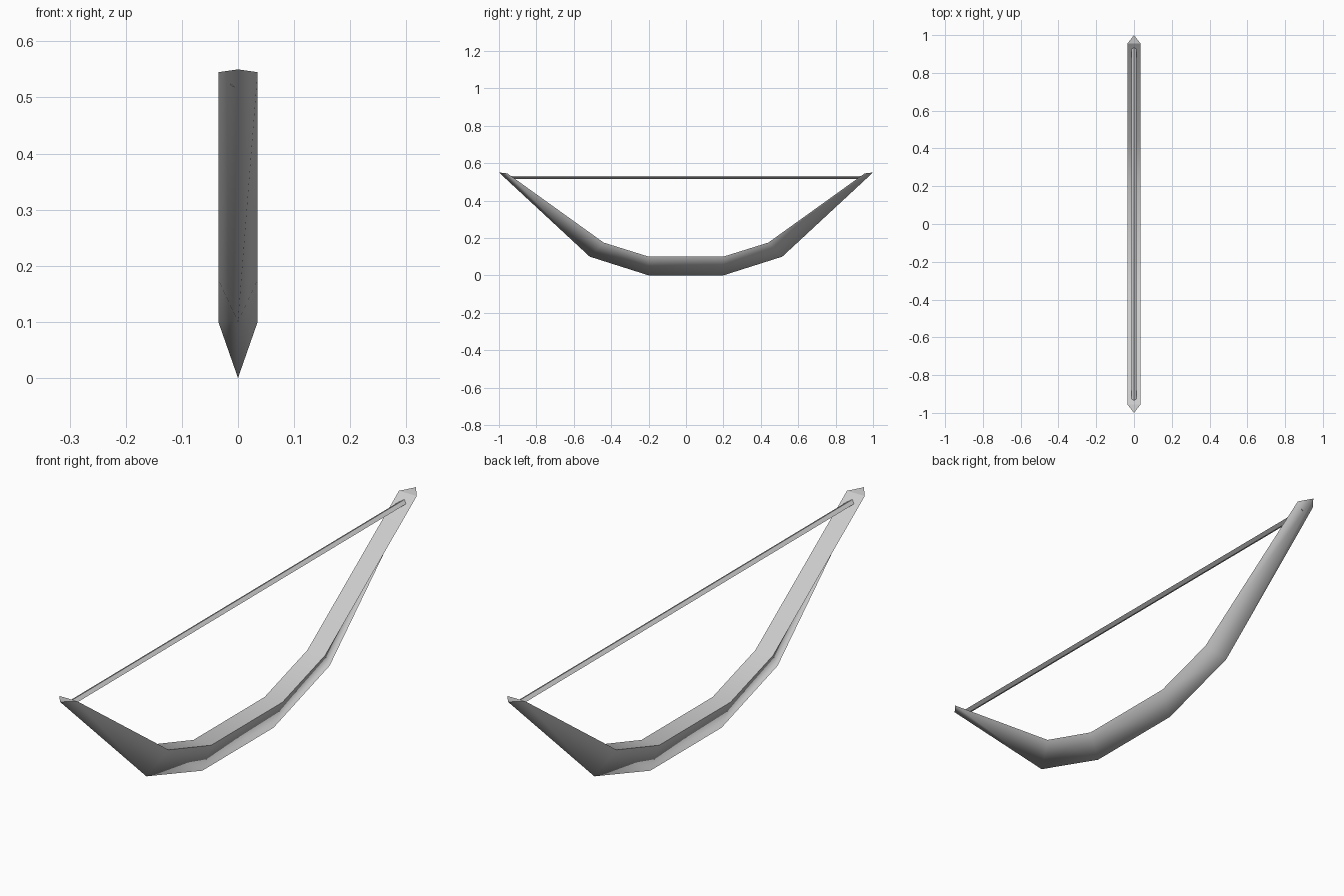
import bpy
import bmesh

if "Cube" in bpy.data.objects:
    bpy.data.objects.remove(bpy.data.objects["Cube"])


def material(name, value):
    mat = bpy.data.materials.new(name)
    mat.diffuse_color = (value, value, value, 1)
    mat.use_nodes = True
    mat.node_tree.nodes["Principled BSDF"].inputs["Base Color"].default_value = mat.diffuse_color
    return mat


def loft(name, rings, mat, keep_sharp):
    """Skin a row of cross-sections, cap both ends and mark the hard edges."""
    bm = bmesh.new()
    rows = [[bm.verts.new(p) for p in ring] for ring in rings]
    n = len(rows[0])
    for a, b in zip(rows, rows[1:]):
        for i in range(n):
            j = (i + 1) % n
            bm.faces.new((a[i], a[j], b[j], b[i]))
    bm.faces.new(rows[0])
    bm.faces.new(rows[-1])
    bmesh.ops.recalc_face_normals(bm, faces=bm.faces)
    for f in bm.faces:
        f.smooth = True
    for e in bm.edges:
        e.smooth = not keep_sharp(e)
    mesh = bpy.data.meshes.new(name)
    bm.to_mesh(mesh)
    bm.free()
    mesh.materials.append(mat)
    obj = bpy.data.objects.new(name, mesh)
    bpy.context.collection.objects.link(obj)
    return obj


grey = material("grey", 0.6)

# Bow limbs: flat inner face and a keel along the outside
HALF_WIDTH = 0.035
# inner y, inner z, keel y, keel z from grip to tip
stations = [(0.20, 0.10, 0.20, 0.0),
            (0.44, 0.175, 0.515, 0.10),
            (0.955, 0.545, 1.0, 0.55)]
profile = [(-a, b, -c, d) for a, b, c, d in reversed(stations)] + stations
limb_rings = [[(-HALF_WIDTH, iy, iz), (HALF_WIDTH, iy, iz), (0, ky, kz)]
              for iy, iz, ky, kz in profile]


def limb_sharp(edge):
    # rims of the inner face and of the tip caps stay hard
    on_rim = all(abs(v.co.x) > 0.01 for v in edge.verts)
    on_tip = all(abs(v.co.y) > 0.9 for v in edge.verts)
    same_side = edge.verts[0].co.x * edge.verts[1].co.x > 0
    return on_tip or (on_rim and same_side)


loft("bow_limbs", limb_rings, grey, limb_sharp)

# Bowstring: slim diamond bar running into both tips
string_rings = [[(-0.014, y, 0.523), (0, y, 0.515), (0.014, y, 0.523), (0, y, 0.531)]
                for y in (-0.95, 0.95)]
loft("bowstring", string_rings, grey, lambda e: True)
